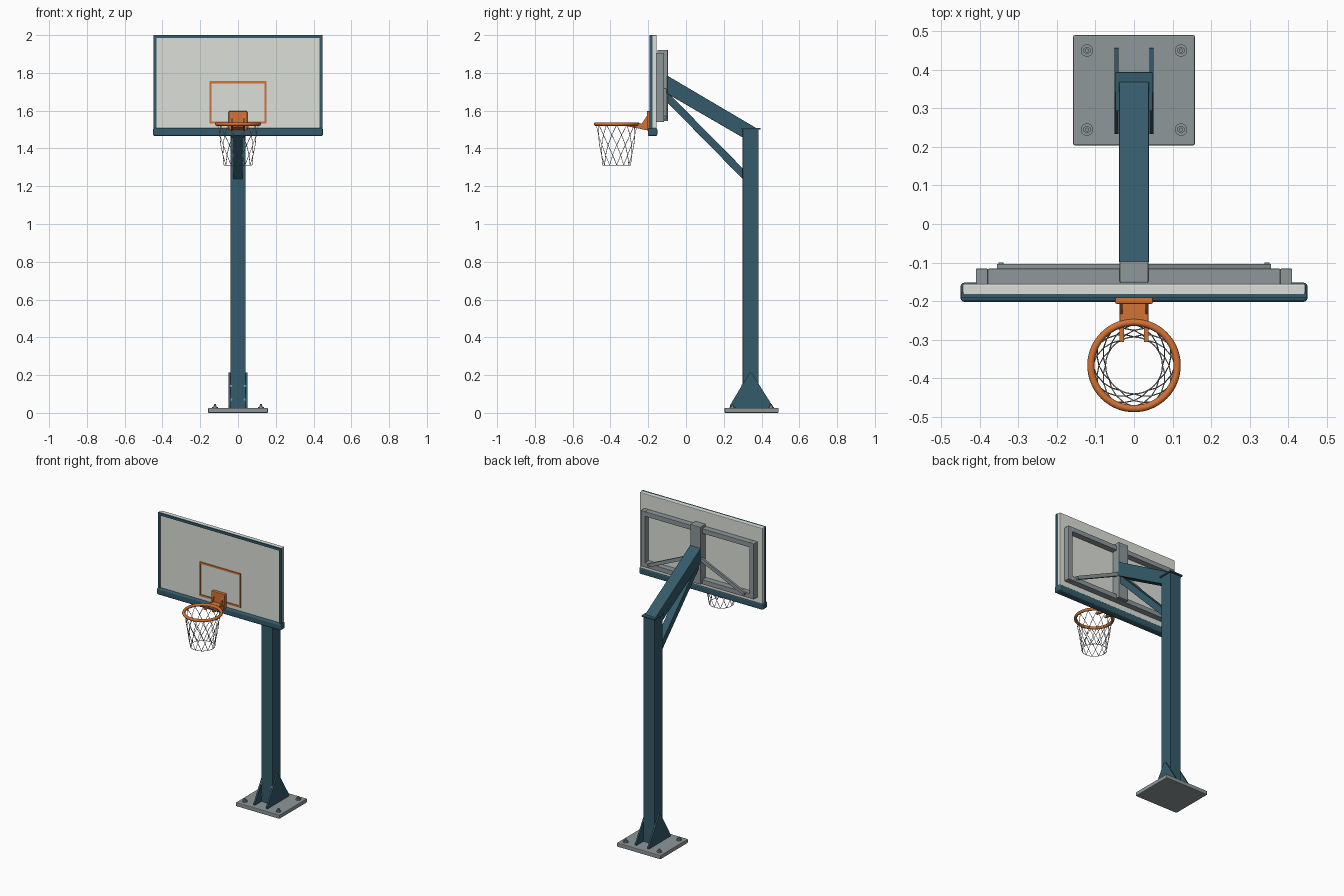
import bpy, bmesh, math
from mathutils import Vector

if "Cube" in bpy.data.objects:
    bpy.data.objects.remove(bpy.data.objects["Cube"])


def material(name, rgb):
    m = bpy.data.materials.new(name)
    m.diffuse_color = (*rgb, 1)
    m.use_nodes = True
    m.node_tree.nodes["Principled BSDF"].inputs["Base Color"].default_value = m.diffuse_color
    return m


TEAL = material("teal paint", (0.035, 0.105, 0.145))
ORANGE = material("orange paint", (0.65, 0.17, 0.035))
WHITE = material("board white", (0.72, 0.74, 0.70))
STEEL = material("steel", (0.27, 0.31, 0.32))
CORD = material("net cord", (0.55, 0.55, 0.52))


def finish(name, bm, mat, bevel=0.0, segments=2, smooth=False):
    bmesh.ops.recalc_face_normals(bm, faces=bm.faces)
    me = bpy.data.meshes.new(name)
    bm.to_mesh(me)
    bm.free()
    ob = bpy.data.objects.new(name, me)
    bpy.context.collection.objects.link(ob)
    me.materials.append(mat)
    if bevel:
        b = ob.modifiers.new("bevel", 'BEVEL')
        b.width, b.segments, b.limit_method = bevel, segments, 'ANGLE'
    if smooth:
        for o in bpy.context.selected_objects:
            o.select_set(False)
        bpy.context.view_layer.objects.active = ob
        ob.select_set(True)
        bpy.ops.object.shade_smooth_by_angle(angle=math.radians(40))
    return ob


def box(name, x, y, z, mat, bevel=0.0, segments=2):
    bm = bmesh.new()
    bmesh.ops.create_cube(bm, size=1)
    for v in bm.verts:
        v.co = [a + (b - a) * (c + 0.5) for c, (a, b) in zip(v.co, (x, y, z))]
    return finish(name, bm, mat, bevel, segments)


def prism(name, pts, axis, lo, hi, mat, bevel=0.0):
    """Extrude a yz profile along x (axis 0) or an xz profile along y (axis 1)."""
    bm = bmesh.new()
    put = lambda a, b, d: (d, a, b) if axis == 0 else (a, d, b)
    f = bm.faces.new([bm.verts.new(put(a, b, lo)) for a, b in pts])
    r = bmesh.ops.extrude_face_region(bm, geom=[f])
    d = Vector((hi - lo, 0, 0)) if axis == 0 else Vector((0, hi - lo, 0))
    bmesh.ops.translate(bm, vec=d, verts=[v for v in r["geom"] if isinstance(v, bmesh.types.BMVert)])
    return finish(name, bm, mat, bevel)


def cyl(name, loc, r, h, sides, mat, rot=(0, 0, 0)):
    bpy.ops.mesh.primitive_cylinder_add(vertices=sides, radius=r, depth=h, location=loc, rotation=rot)
    ob = bpy.context.object
    ob.name = name
    ob.data.materials.append(mat)
    if sides > 8:
        bpy.ops.object.shade_smooth_by_angle(angle=math.radians(40))


def frame(name, x, z0, z1, w, y, mat, bevel=0.0):
    for s in (-1, 1):
        box(name + "_side", sorted((s * x, s * (x - w))), y, (z0, z1), mat, bevel)
    for a, b in ((z0, z0 + w), (z1 - w, z1)):
        box(name + "_rail", (-x + w, x - w), y, (a, b), mat, bevel)


# base plate with anchor bolts
box("base_plate", (-0.158, 0.158), (0.204, 0.49), (0, 0.026), STEEL, 0.004)
for x in (-0.122, 0.122):
    for y in (0.245, 0.45):
        cyl("anchor_washer", (x, y, 0.028), 0.016, 0.005, 24, STEEL)
        cyl("anchor_nut", (x, y, 0.034), 0.010, 0.010, 6, STEEL)
        cyl("anchor_stud", (x, y, 0.039), 0.005, 0.016, 16, STEEL)

# pole, cap and side gussets
box("pole", (-0.041, 0.041), (0.30, 0.384), (0.02, 1.502), TEAL, 0.003)
box("pole_cap", (-0.048, 0.048), (0.293, 0.394), (1.500, 1.509), TEAL, 0.002)
for s in (-1, 1):
    prism("gusset", [(0.233, 0.024), (0.456, 0.024), (0.456, 0.04), (0.352, 0.206),
                     (0.342, 0.214), (0.332, 0.206), (0.233, 0.04)],
          0, s * 0.040, s * 0.050, TEAL)
    for z in (0.07, 0.143):
        cyl("pole_bolt", (s * 0.036, 0.298, z), 0.006, 0.008, 12, STEEL, (math.pi / 2, 0, 0))

# sloping arm and lower strut
prism("arm", [(-0.10, 1.786), (0.37, 1.509), (0.37, 1.43), (0.30, 1.458), (-0.10, 1.69)],
      0, -0.039, 0.039, TEAL, 0.003)
prism("lower_strut", [(-0.10, 1.70), (0.31, 1.285), (0.31, 1.228), (-0.10, 1.645)],
      0, -0.024, 0.024, TEAL, 0.002)

# steel support behind the board
box("mast", (-0.037, 0.037), (-0.152, -0.096), (1.545, 1.922), STEEL, 0.003)
frame("support", 0.41, 1.54, 1.905, 0.031, (-0.156, -0.116), STEEL, 0.002)
for s in (-1, 1):
    prism("diagonal_brace", [(s * 0.02, 1.725), (s * 0.355, 1.573), (s * 0.347, 1.553), (s * 0.02, 1.70)],
          1, -0.118, -0.104, STEEL)
    cyl("brace_bolt", (s * 0.345, -0.106, 1.564), 0.007, 0.012, 12, STEEL, (math.pi / 2, 0, 0))

# backboard, border, bottom pad and target
box("backboard", (-0.445, 0.445), (-0.185, -0.155), (1.48, 2.0), WHITE, 0.004)
frame("board_border", 0.447, 1.482, 2.0, 0.016, (-0.192, -0.178), TEAL)
box("bottom_pad", (-0.45, 0.45), (-0.202, -0.152), (1.465, 1.509), TEAL, 0.010, 3)
frame("target", 0.151, 1.531, 1.756, 0.012, (-0.189, -0.183), ORANGE)

# rim mount
CY, RZ, RR = -0.367, 1.529, 0.112
box("mount_plate", (-0.049, 0.049), (-0.207, -0.184), (1.495, 1.598), ORANGE, 0.004)
prism("mount_shelf", [(-0.20, 1.533), (-0.262, 1.533), (-0.262, 1.513), (-0.20, 1.497)],
      0, -0.037, 0.037, ORANGE, 0.002)
for s in (-1, 1):
    prism("mount_prong", [(-0.20, 1.528), (-0.306, 1.528), (-0.306, 1.517), (-0.20, 1.495)],
          0, s * 0.026, s * 0.038, ORANGE, 0.001)
    prism("mount_web", [(-0.205, 1.575), (-0.205, 1.53), (-0.235, 1.53)],
          0, s * 0.030, s * 0.037, ORANGE)

# rim
bpy.ops.mesh.primitive_torus_add(location=(0, CY, RZ), major_radius=RR, minor_radius=0.0092,
                                 major_segments=64, minor_segments=14)
bpy.context.object.name = "rim"
bpy.context.object.data.materials.append(ORANGE)
bpy.ops.object.shade_smooth_by_angle(angle=math.radians(40))

# net: two opposite families of spiral cords and a closing ring
N, ROWS = 12, 4
cu = bpy.data.curves.new("net", 'CURVE')
cu.dimensions, cu.bevel_depth, cu.bevel_resolution = '3D', 0.0016, 1


def cord(points, closed=False):
    sp = cu.splines.new('POLY')
    sp.points.add(len(points) - 1)
    for p, (r, a, z) in zip(sp.points, points):
        p.co = (r * math.cos(a), CY + r * math.sin(a), z, 1)
    sp.use_cyclic_u = closed


for k in range(N):
    for s in (-1, 1):
        cord([(0.108 - 0.034 * (i / ROWS), 2 * math.pi / N * (k + s * i / 2), 1.525 - 0.213 * i / ROWS)
              for i in range(ROWS + 1)])
cord([(0.0738, 2 * math.pi * i / 48, 1.312) for i in range(48)], True)
net = bpy.data.objects.new("net", cu)
bpy.context.collection.objects.link(net)
cu.materials.append(CORD)
for o in bpy.context.selected_objects:
    o.select_set(False)
net.select_set(True)
bpy.context.view_layer.objects.active = net
bpy.ops.object.convert(target='MESH')
